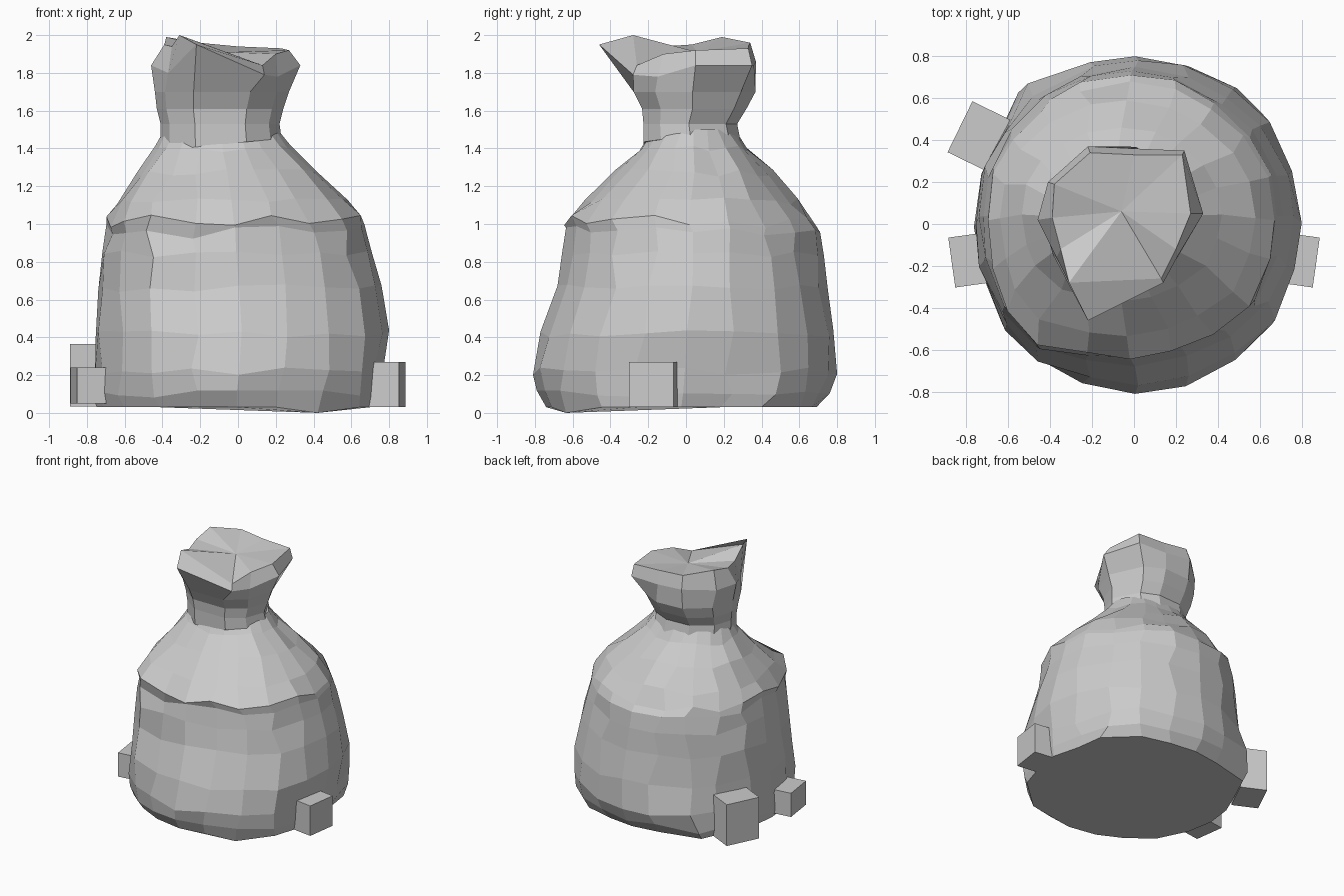
import bpy, bmesh, math, random
from mathutils import Vector

if "Cube" in bpy.data.objects:
    bpy.data.objects.remove(bpy.data.objects["Cube"])

random.seed(4)
N = 20


def make_object(name, bm):
    bmesh.ops.recalc_face_normals(bm, faces=bm.faces)
    me = bpy.data.meshes.new(name)
    bm.to_mesh(me)
    bm.free()
    ob = bpy.data.objects.new(name, me)
    bpy.context.collection.objects.link(ob)
    return ob


def skin(name, rings, top_centre=None):
    """Join rings of points into a closed skin; optional centre point for a fanned top."""
    bm = bmesh.new()
    loops = [[bm.verts.new(p) for p in r] for r in rings]
    for a, b in zip(loops, loops[1:]):
        n = len(a)
        for i in range(n):
            j = (i + 1) % n
            bm.faces.new((a[i], a[j], b[j], b[i]))
    bm.faces.new(loops[0])
    top = loops[-1]
    if top_centre:
        c = bm.verts.new(top_centre)
        for i in range(len(top)):
            bm.faces.new((top[i], top[(i + 1) % len(top)], c))
    else:
        bm.faces.new(top)
    return make_object(name, bm)


# Sack body: height, x range, y range of each ring
levels = [
    (0.03, -0.75, 0.74, -0.74, 0.69),
    (0.10, -0.765, 0.755, -0.79, 0.76),
    (0.22, -0.76, 0.77, -0.81, 0.80),
    (0.42, -0.76, 0.80, -0.77, 0.78),
    (0.66, -0.75, 0.76, -0.68, 0.75),
    (0.84, -0.73, 0.71, -0.655, 0.73),
    (0.96, -0.71, 0.68, -0.635, 0.71),
    (1.01, -0.71, 0.67, -0.645, 0.68),
    (1.12, -0.65, 0.58, -0.535, 0.59),
    (1.27, -0.54, 0.42, -0.37, 0.46),
    (1.40, -0.44, 0.28, -0.25, 0.33),
    (1.50, -0.39, 0.21, -0.18, 0.26),
]
# Outward cloth folds: ring direction index -> radius gain at the shoulder and base
shoulder = {12: 0.06, 13: 0.11, 18: 0.03, 3: -0.02, 10: -0.02, 16: -0.02}
base = {2: 0.08, 3: 0.07, 7: 0.13, 8: 0.03, 1: -0.02, 13: -0.03, 17: 0.03, 18: 0.04}
rings = []
for k, (z, x0, x1, y0, y1) in enumerate(levels):
    ring = []
    for i in range(N):
        a = 2 * math.pi * i / N
        t = min(1, z / 1.0)
        tb = min(1, z / 0.5)
        fade = 1 if z < 1.05 else max(0, (1.5 - z) / 0.45)
        f = 1 + shoulder.get(i, 0) * t * fade + base.get(i, 0) * (1 - tb)
        if i % 5:
            f += random.uniform(-0.012, 0.012)
        a += random.uniform(-0.045, 0.045) * (i % 5 > 0)
        if i == 7:
            a += 0.12 * (1 - tb)
        zz = z
        if 0 < k < len(levels) - 1:
            zz += random.uniform(-0.02, 0.02)
        if k in (6, 7):
            zz += 0.025 * math.sin(2.1 * i)
        x = (x0 + x1) / 2 + (x1 - x0) / 2 * math.cos(a) * f
        y = (y0 + y1) / 2 + (y1 - y0) / 2 * math.sin(a) * f
        ring.append(Vector((x, y, zz)))
    rings.append(ring)
rings[0][17].z = 0.0
skin("sack_body", rings)

# Gathered neck and flared mouth, ten sided, ending in a pointed front flap
rim = [(0.33, 0.05, 1.84), (0.24, 0.35, 1.84), (0.0, 0.36, 1.84), (-0.22, 0.37, 1.86),
       (-0.41, 0.2, 1.84), (-0.46, 0.02, 1.84), (-0.37, -0.16, 1.80),
       (-0.22, -0.46, 1.95), (0.14, -0.28, 1.79), (0.21, -0.15, 1.78)]
lip = [(0.27, 0.05, 1.92), (0.23, 0.33, 1.93), (0.0, 0.33, 1.94), (-0.21, 0.34, 1.96),
       (-0.38, 0.19, 1.99), (-0.39, 0.03, 1.95), (-0.35, -0.12, 1.94),
       (-0.31, -0.28, 2.0), (0.13, -0.26, 1.84), (0.2, -0.12, 1.90)]


def neck_ring(z, x0, x1, y0, y1, tilt=0.0):
    angles = (0, 48, 75, 112, 148, 180, 212, 245, 295, 325)
    pts = []
    for a in map(math.radians, angles):
        x = (x0 + x1) / 2 + (x1 - x0) / 2 * math.cos(a)
        y = (y0 + y1) / 2 + (y1 - y0) / 2 * math.sin(a)
        pts.append((x, y, z + tilt * (x + 0.1)))
    return pts


skin("sack_neck", [
    neck_ring(1.42, -0.41, 0.23, -0.25, 0.30, 0.1),
    neck_ring(1.53, -0.41, 0.22, -0.25, 0.28),
    neck_ring(1.61, -0.43, 0.24, -0.26, 0.33),
    neck_ring(1.70, -0.44, 0.27, -0.31, 0.38),
    rim, lip], (-0.06, 0.06, 1.91))


# Small blocks peeking out around the base
def block(name, centre, size, turn):
    bm = bmesh.new()
    bmesh.ops.create_cube(bm, size=1)
    bmesh.ops.scale(bm, vec=size, verts=bm.verts)
    ob = make_object(name, bm)
    ob.location = centre
    ob.rotation_euler.z = math.radians(turn)


block("block_right", (0.77, -0.17, 0.15), (0.20, 0.24, 0.24), -8)
block("block_left", (-0.77, -0.17, 0.145), (0.20, 0.24, 0.19), 8)
block("block_back_left", (-0.74, 0.42, 0.20), (0.20, 0.27, 0.33), -26)
